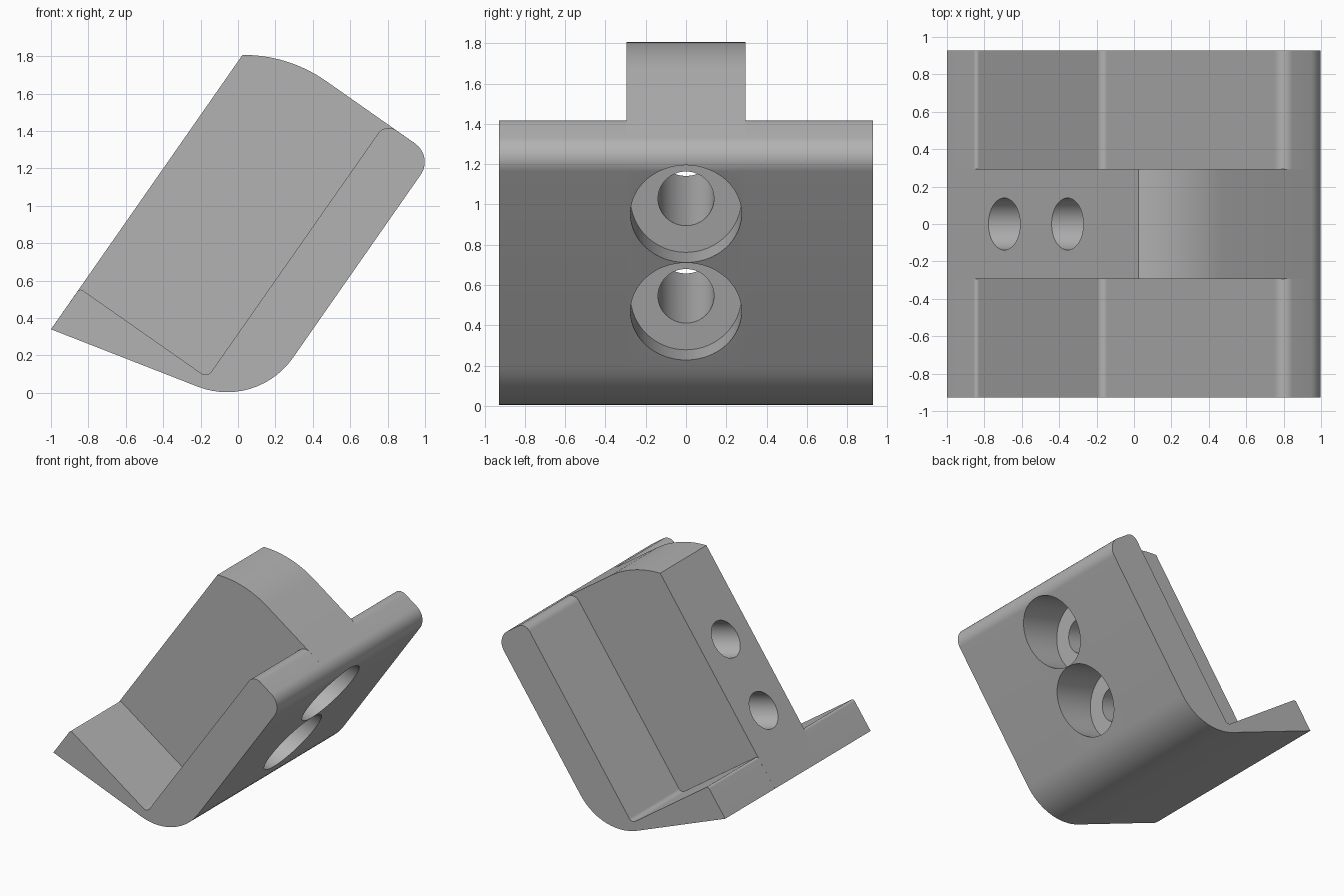
import bpy
import bmesh
import math
from mathutils import Vector

if "Cube" in bpy.data.objects:
    bpy.data.objects.remove(bpy.data.objects["Cube"], do_unlink=True)

grey = bpy.data.materials.new("plain grey")
grey.use_nodes = True
grey.diffuse_color = (0.45, 0.45, 0.45, 1)
grey.node_tree.nodes["Principled BSDF"].inputs["Base Color"].default_value = grey.diffuse_color

# Tilted frame: ALONG runs up the plate, ACROSS points out of its lower face
TILT = math.radians(55)
ALONG = Vector((math.cos(TILT), math.sin(TILT)))
ACROSS = Vector((math.sin(TILT), -math.cos(TILT)))
HALF_WIDTH, RIB_HALF = 0.928, 0.295
TOP, OUTER, INNER, FLOOR, BACK = 1.635, 0.131, -0.182, -0.027, -1.014


def tilted(u, v):
    return ALONG * u + ACROSS * v


def rounded(corners, steps=14):
    """Turn (point, radius) corners into an outline with tangent arcs."""
    outline = []
    for i, (p, r) in enumerate(corners):
        if r == 0:
            outline.append(p)
            continue
        a = (corners[i - 1][0] - p).normalized()
        b = (corners[(i + 1) % len(corners)][0] - p).normalized()
        half = a.angle(b) / 2
        centre = p + (a + b).normalized() * (r / math.sin(half))
        start = p + a * (r / math.tan(half)) - centre
        end = p + b * (r / math.tan(half)) - centre
        sweep = start.angle(end)
        for k in range(steps + 1):
            t = k / steps
            outline.append(centre + (start * math.sin((1 - t) * sweep)
                                     + end * math.sin(t * sweep)) / math.sin(sweep))
    return outline


def finish(name, bm):
    bmesh.ops.recalc_face_normals(bm, faces=bm.faces)
    mesh = bpy.data.meshes.new(name)
    bm.to_mesh(mesh)
    bm.free()
    mesh.materials.append(grey)
    obj = bpy.data.objects.new(name, mesh)
    bpy.context.collection.objects.link(obj)
    return obj


def prism(name, corners, y0, y1):
    bm = bmesh.new()
    face = bm.faces.new([bm.verts.new((p.x, y0, p.y)) for p in rounded(corners)])
    extruded = bmesh.ops.extrude_face_region(bm, geom=[face])["geom"]
    moved = [g for g in extruded if isinstance(g, bmesh.types.BMVert)]
    bmesh.ops.translate(bm, verts=moved, vec=(0, y1 - y0, 0))
    return finish(name, bm)


def cylinder(name, centre, axis, radius, start, end):
    bm = bmesh.new()
    bmesh.ops.create_cone(bm, cap_ends=True, segments=64, radius1=radius,
                          radius2=radius, depth=end - start)
    obj = finish(name, bm)
    obj.rotation_euler = axis.to_track_quat("Z", "Y").to_euler()
    obj.location = centre + axis * (start + end) / 2
    obj.hide_render = True
    return obj


def smooth(obj):
    bpy.ops.object.select_all(action="DESELECT")
    obj.select_set(True)
    bpy.context.view_layer.objects.active = obj
    bpy.ops.object.shade_smooth_by_angle(angle=math.radians(25))


# Lower outline shared by the flanges and the rib
toe = (Vector((-1, 0.34)), 0)
shared = [toe, (Vector((0.1, -0.09)), 0.43), (tilted(TOP, OUTER), 0.12)]

# L-shaped flanges on both sides
flange = shared + [(tilted(TOP, INNER), 0.07), (tilted(FLOOR, INNER), 0.038),
                   (tilted(FLOOR, BACK), 0.02)]
for name, y0, y1 in (("front_flange", -HALF_WIDTH, -RIB_HALF),
                     ("back_flange", RIB_HALF, HALF_WIDTH)):
    smooth(prism(name, flange, y0, y1))

# Tall central rib with a curved top
rib = prism("central_rib", shared + [(Vector((0.272, 1.807)), 0.77),
                                     (Vector((0.024, 1.807)), 0)], -RIB_HALF, RIB_HALF)

# Two slanted bolt holes with wide counterbores
slope = math.radians(14.7)
inward = Vector((-math.cos(slope), 0, math.sin(slope)))
cutters = []
for z in (0.469, 0.953):
    x = (OUTER - ACROSS.y * z) / ACROSS.x
    rim = Vector((x, 0, z))
    cutters.append(cylinder("counterbore_cutter", rim, inward, 0.276, -0.4, 0.3))
    cutters.append(cylinder("bolt_hole_cutter", rim, inward, 0.139, -0.3, 1.8))
bpy.context.view_layer.update()

bpy.context.view_layer.objects.active = rib
for cutter in cutters:
    cut = rib.modifiers.new("cut", "BOOLEAN")
    cut.operation = "DIFFERENCE"
    cut.solver = "EXACT"
    cut.object = cutter
    bpy.ops.object.modifier_apply(modifier=cut.name)
for cutter in cutters:
    bpy.data.objects.remove(cutter, do_unlink=True)
smooth(rib)
